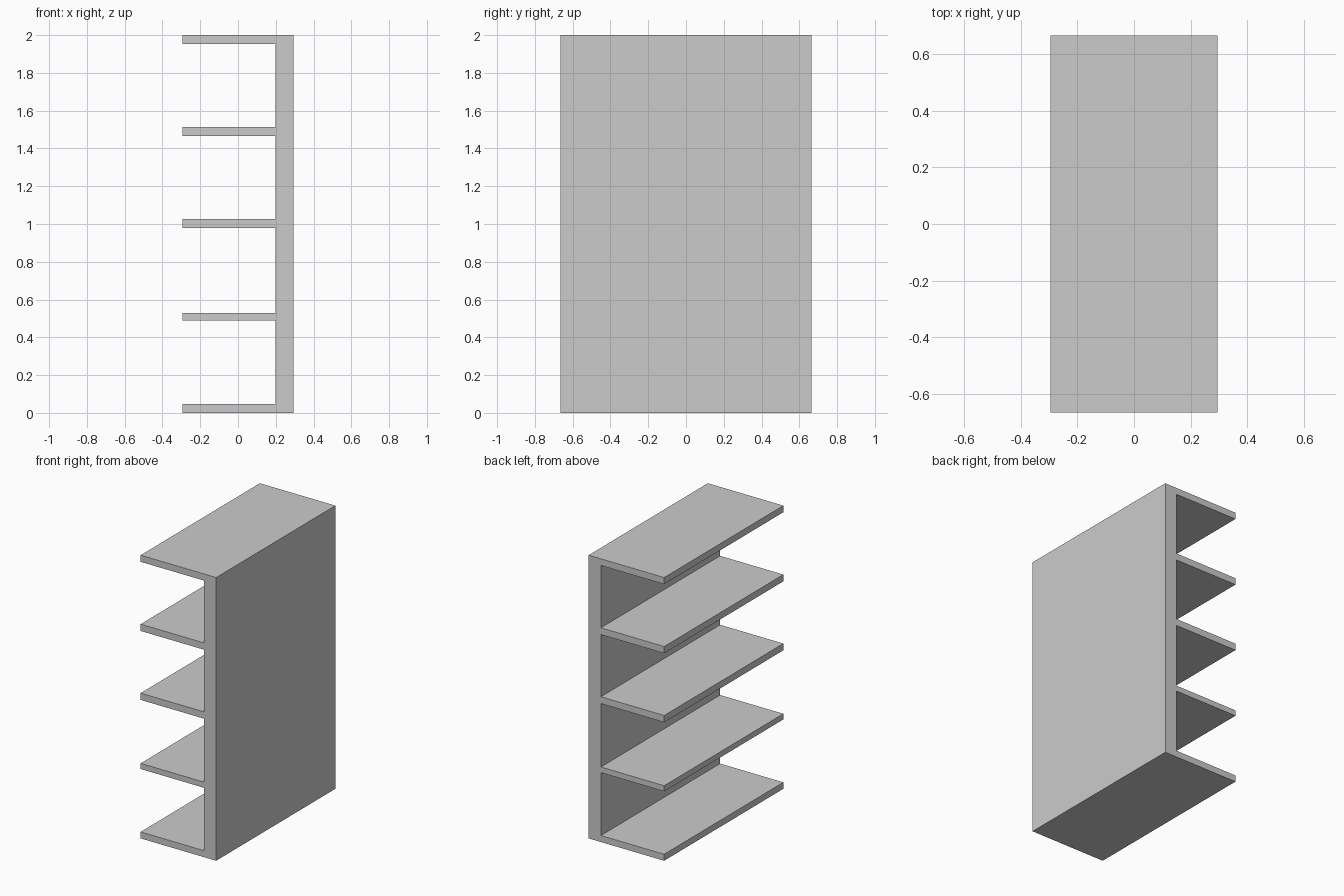
import bpy, bmesh

if "Cube" in bpy.data.objects:
    bpy.data.objects.remove(bpy.data.objects["Cube"])

HALF_X, HALF_Y = 0.295, 0.665
PANEL_X = 0.199          # inner face of the back panel
# bottom and top height of each shelf
SHELVES = [(0, 0.046), (0.49, 0.53), (0.978, 1.026), (1.465, 1.513), (1.953, 2)]

# Comb-shaped side profile: back panel edge, then in and out around each shelf
profile = [(HALF_X, 2), (HALF_X, 0)]
for i, (low, high) in enumerate(SHELVES):
    if i > 0:
        profile.append((PANEL_X, low))
    profile += [(-HALF_X, low), (-HALF_X, high)]
    if i < len(SHELVES) - 1:
        profile.append((PANEL_X, high))

# Extrude the profile along the shelf length
bm = bmesh.new()
side = bm.faces.new([bm.verts.new((x, -HALF_Y, z)) for x, z in profile])
result = bmesh.ops.extrude_face_region(bm, geom=[side], use_keep_orig=True)
moved = [v for v in result["geom"] if isinstance(v, bmesh.types.BMVert)]
bmesh.ops.translate(bm, verts=moved, vec=(0, 2 * HALF_Y, 0))
bmesh.ops.recalc_face_normals(bm, faces=bm.faces)

mesh = bpy.data.meshes.new("shelf_unit")
bm.to_mesh(mesh)
bm.free()
bpy.context.collection.objects.link(bpy.data.objects.new("shelf_unit", mesh))
